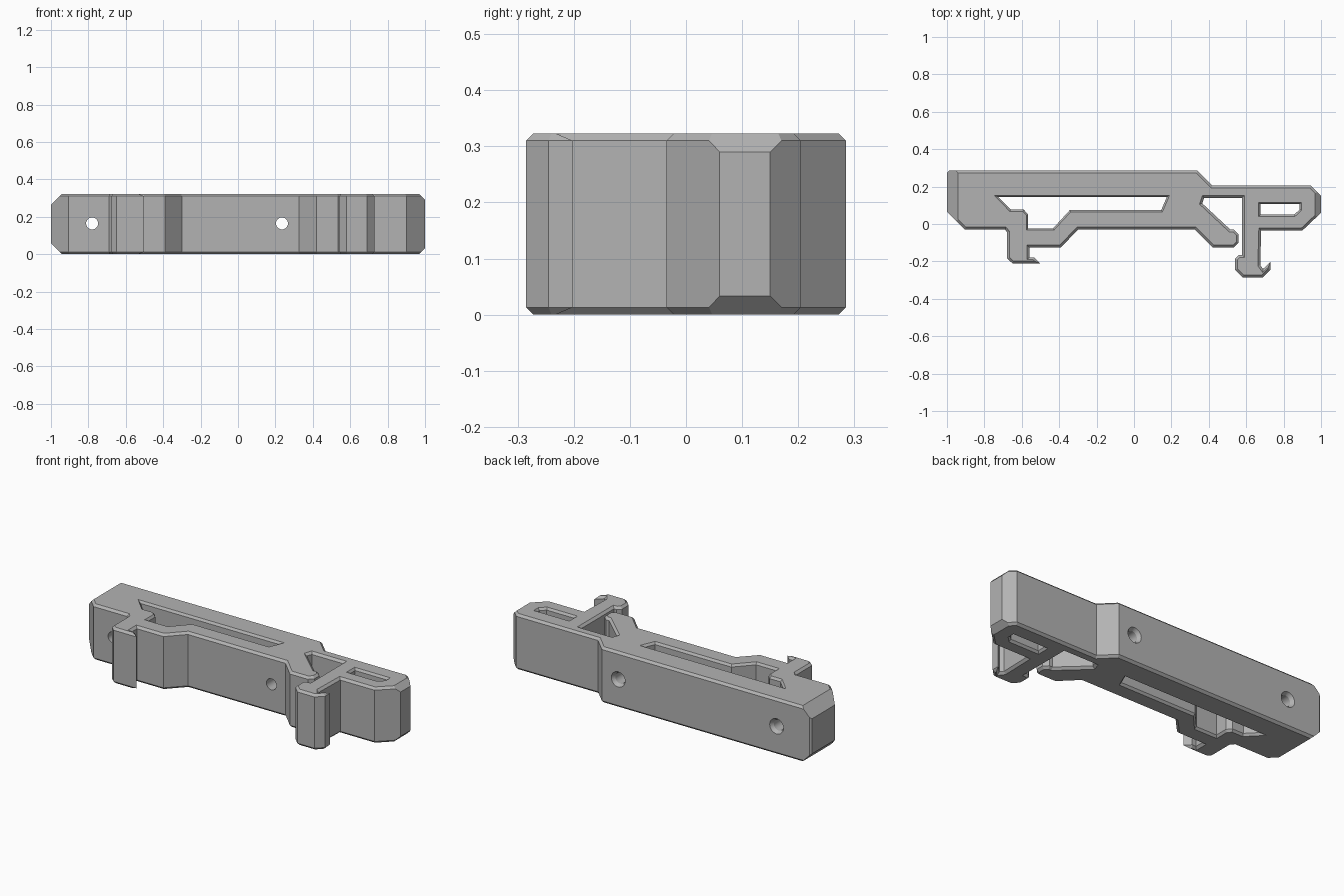
import bpy, bmesh, math
from mathutils import Vector

HEIGHT, EDGE = 0.323, 0.013

cube = bpy.data.objects.get("Cube")
if cube:
    bpy.data.objects.remove(cube, do_unlink=True)

grey = bpy.data.materials.new("plain_grey")
grey.use_nodes = True
colour = (0.45, 0.45, 0.45, 1)
grey.diffuse_color = colour
grey.node_tree.nodes["Principled BSDF"].inputs["Base Color"].default_value = colour


def offset(points, d):
    """Grow a counter-clockwise polygon by d with mitred corners."""
    result = []
    for i, p in enumerate(points):
        a = (p - points[i - 1]).normalized()
        b = (points[(i + 1) % len(points)] - p).normalized()
        na, nb = Vector((a.y, -a.x)), Vector((b.y, -b.x))
        result.append(p + (na + nb) * d / (1 + na.dot(nb)))
    return result


def prism(name, outline, rings, planes=()):
    """Loft an outline through (z, offset) rings, then trim it by planes."""
    pts = [Vector(p) for p in outline]
    if sum(pts[i - 1].cross(p) for i, p in enumerate(pts)) < 0:
        pts.reverse()
    bm = bmesh.new()
    loops = [[bm.verts.new((p.x, p.y, z)) for p in offset(pts, d)] for z, d in rings]
    bm.faces.new(loops[0][::-1])
    bm.faces.new(loops[-1])
    for low, high in zip(loops, loops[1:]):
        for i in range(len(pts)):
            bm.faces.new((low[i - 1], low[i], high[i], high[i - 1]))
    for co, normal in planes:
        bmesh.ops.bisect_plane(bm, geom=bm.verts[:] + bm.edges[:] + bm.faces[:],
                               plane_co=co, plane_no=normal, clear_outer=True)
        bmesh.ops.holes_fill(bm, edges=[e for e in bm.edges if e.is_boundary])
    bmesh.ops.recalc_face_normals(bm, faces=bm.faces[:])
    mesh = bpy.data.meshes.new(name)
    bm.to_mesh(mesh)
    bm.free()
    mesh.materials.append(grey)
    obj = bpy.data.objects.new(name, mesh)
    bpy.context.collection.objects.link(obj)
    return obj


def cut(body, cutter):
    cutter.hide_render = True
    mod = body.modifiers.new("cut", 'BOOLEAN')
    mod.operation, mod.solver, mod.object = 'DIFFERENCE', 'EXACT', cutter
    bpy.context.view_layer.objects.active = body
    bpy.ops.object.modifier_apply(modifier=mod.name)
    bpy.data.objects.remove(cutter, do_unlink=True)


# Clip body: back bar, latch arm on the left and rail hook on the right
outline = [
    (-0.99, 0.285), (0.34, 0.285), (0.42, 0.205), (0.945, 0.205), (1, 0.15),
    (1, 0.06), (0.9, -0.035), (0.68, -0.035),
    # latch foot and stem
    (0.675, -0.22), (0.69, -0.24), (0.73, -0.202), (0.73, -0.245), (0.69, -0.285),
    (0.58, -0.285), (0.54, -0.245), (0.54, -0.185), (0.56, -0.165), (0.577, -0.165),
    (0.577, 0.14), (0.375, 0.14), (0.365, 0.11),
    # stop nub
    (0.515, -0.03), (0.535, -0.03), (0.56, -0.055), (0.56, -0.1), (0.535, -0.125),
    (0.42, -0.125), (0.325, -0.03), (-0.3, -0.03), (-0.39, -0.125),
    # rail hook
    (-0.56, -0.125), (-0.56, -0.178), (-0.535, -0.178), (-0.503, -0.21),
    (-0.65, -0.21), (-0.678, -0.185), (-0.678, -0.045), (-0.69, -0.03),
    (-0.905, -0.03), (-1, 0.065), (-1, 0.275)]
trims = []
for x, size in ((-1, 0.06), (1, 0.033)):
    trims += [((x, 0, HEIGHT - size), (x, 0, 1)), ((x, 0, size), (x, 0, -1))]
body = prism("clip_body", outline,
             [(0, -EDGE), (EDGE, 0), (HEIGHT - EDGE, 0), (HEIGHT, -EDGE)], trims)

# Vertical openings with chamfered rims
windows = [
    [(-0.74, 0.15), (0.185, 0.15), (0.15, 0.068), (-0.34, 0.068), (-0.43, -0.03),
     (-0.572, -0.03), (-0.572, 0.048), (-0.592, 0.07), (-0.662, 0.07)],
    [(0.67, 0.113), (0.892, 0.113), (0.892, 0.075), (0.86, 0.044), (0.67, 0.044)]]
for window in windows:
    cut(body, prism("window_cutter", window,
                    [(-EDGE, EDGE), (EDGE, -EDGE / 2), (HEIGHT - EDGE, -EDGE / 2),
                     (HEIGHT + EDGE, EDGE)]))

# Screw holes through the back bar, countersunk at the back
for x in (-0.78, 0.235):
    for r1, r2, depth, y in ((0.032, 0.032, 1, 0.1), (0.032, 0.05, 0.03, 0.28)):
        bpy.ops.mesh.primitive_cone_add(vertices=32, radius1=r1, radius2=r2, depth=depth,
                                        location=(x, y, HEIGHT / 2 + 0.003),
                                        rotation=(-math.pi / 2, 0, 0))
        cut(body, bpy.context.object)

body.data.materials.clear()
body.data.materials.append(grey)
bpy.ops.object.select_all(action='DESELECT')
body.select_set(True)
bpy.context.view_layer.objects.active = body
bpy.ops.object.shade_smooth_by_angle(angle=math.radians(25))
